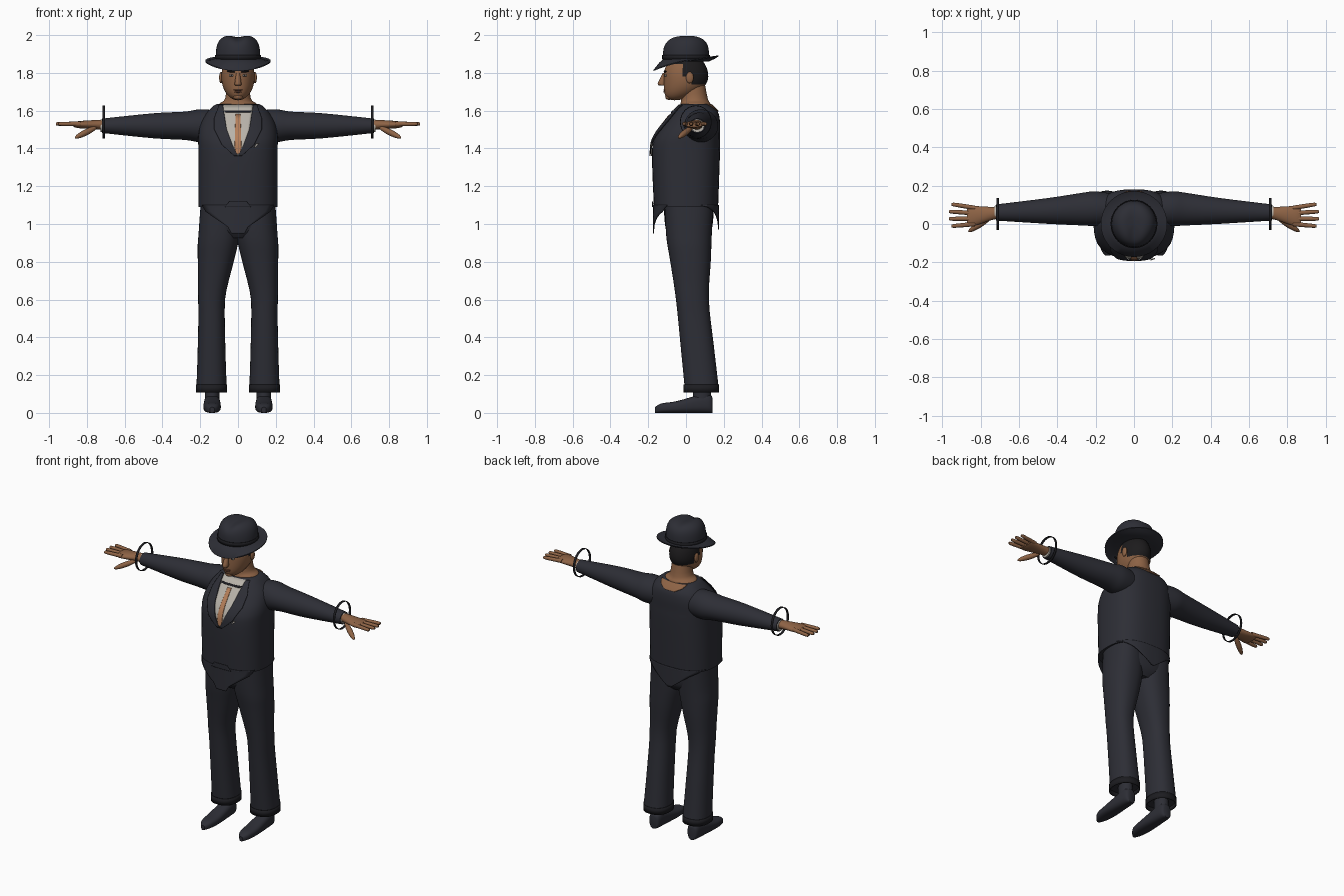
import bpy, bmesh, math
from mathutils import Matrix, Vector

cube = bpy.data.objects.get("Cube")
if cube:
    bpy.data.objects.remove(cube)


def material(name, *color):
    mat = bpy.data.materials.new(name)
    mat.use_nodes = True
    mat.diffuse_color = (*color, 1)
    mat.node_tree.nodes["Principled BSDF"].inputs["Base Color"].default_value = (*color, 1)
    return mat


suit = material("charcoal suit", .026, .027, .036)
black = material("black trim", .012, .012, .015)
skin = material("brown skin", .27, .125, .06)
hair = material("dark hair", .012, .011, .012)
white = material("off white shirt", .48, .45, .4)
tan = material("tan tie", .46, .21, .1)
lip = material("lip brown", .17, .07, .04)


def finish(name, bm, mat, thickness=0):
    bmesh.ops.recalc_face_normals(bm, faces=bm.faces)
    mesh = bpy.data.meshes.new(name)
    bm.to_mesh(mesh)
    bm.free()
    mesh.materials.append(mat)
    obj = bpy.data.objects.new(name, mesh)
    bpy.context.collection.objects.link(obj)
    bpy.ops.object.select_all(action="DESELECT")
    obj.select_set(True)
    bpy.context.view_layer.objects.active = obj
    bpy.ops.object.shade_smooth_by_angle(angle=math.radians(45))
    if thickness:
        solid = obj.modifiers.new("thickness", "SOLIDIFY")
        solid.thickness = thickness
        solid.offset = 0
    return obj


def smooth(sections, steps=4):
    """Catmull-Rom interpolation of section tuples."""
    points = [Vector(section) for section in sections]
    padded = [points[0], *points, points[-1]]
    result = []
    for before, start, end, after in zip(padded, padded[1:], padded[2:], padded[3:]):
        for step in range(steps):
            t = step / steps
            blend = t * t * (3 - 2 * t)
            leave = (end - before) / 2 * t * (1 - t) ** 2
            arrive = (after - start) / 2 * t * t * (1 - t)
            result.append(start.lerp(end, blend) + leave - arrive)
    return result + [points[-1]]


def loft(name, sections, mat, axis="z", fixed=0, power=2, steps=4, side=1, warp=None, thickness=0):
    """Sections are (position, centre, radius, radius); fixed is the centre on the remaining axis.
    With a thickness the loft is an open shell."""
    count = 40
    bm = bmesh.new()
    loops = []
    for along, centre, wide, deep in smooth(sections, steps):
        loop = []
        for corner in range(count):
            angle = math.tau * corner / count
            c, s = math.cos(angle), math.sin(angle)
            u = wide * math.copysign(abs(c) ** (2 / power), c)
            v = deep * math.copysign(abs(s) ** (2 / power), s)
            point = {"x": (along, centre + u, fixed + v),
                     "y": (fixed + u, along, centre + v),
                     "z": (fixed + u, centre + v, along)}[axis]
            x, y, z = warp(*point) if warp else point
            loop.append(bm.verts.new((x * side, y, z)))
        loops.append(loop)
    for low, high in zip(loops, loops[1:]):
        for k in range(count):
            bm.faces.new((low[k - 1], low[k], high[k], high[k - 1]))
    if not thickness:
        bm.faces.new(loops[0])
        bm.faces.new(loops[-1])
    return finish(name, bm, mat, thickness)


def band(name, start, end, *shape, **options):
    return loft(name, [(start, *shape), (end, *shape)], black, steps=1, thickness=.004, **options)


def ball(name, centre, size, mat, turn=None, warp=None):
    bm = bmesh.new()
    bmesh.ops.create_uvsphere(bm, u_segments=40, v_segments=28, radius=1)
    bmesh.ops.scale(bm, vec=size, verts=bm.verts)
    if turn:
        bmesh.ops.transform(bm, matrix=turn, verts=bm.verts)
    bmesh.ops.translate(bm, vec=centre, verts=bm.verts)
    if warp:
        for vert in bm.verts:
            vert.co = warp(*vert.co)
    return finish(name, bm, mat)


# Jacket body
BODY_POWER = 2.6
body = [(1.09, 0, .21, .17), (1.38, 0, .21, .18), (1.47, .01, .21, .17), (1.54, .035, .195, .145),
        (1.59, .05, .165, .12), (1.625, .05, .13, .09), (1.635, .05, .11, .075)]
loft("jacket_body", body, suit, power=BODY_POWER)
body_rings = smooth(body)


def body_y(x, z, facing):
    z = min(max(z, body_rings[0][0]), body_rings[-1][0])
    low, high = next(pair for pair in zip(body_rings, body_rings[1:]) if z <= pair[1][0])
    _, centre, wide, deep = low.lerp(high, (z - low[0]) / (high[0] - low[0]))
    return centre + facing * deep * max(0, 1 - abs(x / wide) ** BODY_POWER) ** (1 / BODY_POWER)


def plate(name, rows, gap, mat, facing=-1, side=1):
    """Thin panel following the jacket; rows are (height, half width) or (height, from, to)."""
    rows = [Vector(row if len(row) == 3 else (row[0], -row[1], row[1])) for row in rows]
    lines = [a.lerp(b, k / 6) for a, b in zip(rows, rows[1:]) for k in range(6)] + rows[-1:]
    bm = bmesh.new()
    grid = []
    for z, left, right in lines:
        xs = [left + (right - left) * k / 12 for k in range(13)]
        grid.append([bm.verts.new((x * side, body_y(x, z, facing) + facing * gap, z)) for x in xs])
    for low, high in zip(grid, grid[1:]):
        for a, b, c, d in zip(low, low[1:], high[1:], high):
            bm.faces.new((a, b, c, d))
    return finish(name, bm, mat, .005)


# Shirt, tie, collar and hem tails
plate("shirt_front", [(1.36, .01), (1.5, .06), (1.63, .08)], .004, white)
plate("tie", [(1.37, .01), (1.41, .018), (1.58, .013)], .008, tan)
plate("collar_band", [(1.59, .065), (1.6, .075)], .008, black)
plate("nape_opening", [(1.595, .035), (1.615, .075), (1.633, .09)], .004, skin, facing=1)
plate("front_tail", [(1.1, .19), (1.065, .17), (.985, .055), (.95, .035)], .002, suit)
plate("back_tail", [(1.1, .2), (1.06, .13), (.97, .01)], .002, suit, facing=1)
plate("waist_button_panel", [(1.09, .07), (1.12, .045)], .007, suit)
plate("pocket_square", [(1.405, .085, .09), (1.425, .095, .11)], .016, white)

# Neck
loft("neck", [(1.595, .05, .115, .085), (1.635, .05, .1, .08), (1.665, .045, .068, .07), (1.77, .035, .058, .06)], skin)


# Head, with the jaw pushed forward and hair on the back and top
def jaw(x, y, z):
    drop = max(0, (1.78 - z) / .125)
    return x, y - .06 * drop ** 2, z


head = ball("head", (0, 0, 1.78), (.088, .118, .125), skin, warp=jaw)
head.data.materials.append(hair)
for face in head.data.polygons:
    _, y, z = face.center
    if z > 1.74 and y > .035 or z > 1.785 and y > -.01 or z > 1.85:
        face.material_index = 1
loft("nose", [(1.733, -.122, .012, .014), (1.743, -.128, .018, .022), (1.8, -.113, .009, .01)], skin)
ball("upper_lip", (0, -.111, 1.709), (.025, .009, .005), lip)
ball("lower_lip", (0, -.11, 1.7), (.02, .009, .006), lip)
ball("chin", (0, -.09, 1.673), (.026, .02, .016), skin)


# Hat with a creased crown and a brim that dips at the front
def brim_dip(x, y, z):
    lift = max(0, math.hypot(x, y) - .12)
    return x, y, z + lift * (3 * y - 15 * min(0, y) ** 2)


def crease(x, y, z):
    high = max(0, (z - 1.9) / .1)
    front = max(0, min(1, .3 - 10 * y))
    dent = .01 * high * (1 + front) * math.exp(-(x / .035) ** 2)
    return x * (1 - .1 * high * front), y, z - dent


crown = []
for k in range(13):
    angle = k * math.pi / 24.2
    reach, rise = math.cos(angle) ** .57, math.sin(angle) ** .57
    crown.append((1.87 + .13 * rise, 0, .118 * reach, .122 * reach))
loft("hat_crown", crown, suit, steps=1, warp=crease)
brim = [(1.86, 0, .12, .12), (1.86, 0, .15, .15), (1.86, 0, .173, .172), (1.866, 0, .173, .172),
        (1.87, 0, .14, .14), (1.88, 0, .11, .11)]
loft("hat_brim", brim, suit, steps=1, warp=brim_dip)
band("hat_band", 1.87, 1.895, 0, .12, .124)

# Paired parts
for side, tag in ((1, "left_"), (-1, "right_")):
    # Face details
    slope = Matrix.Rotation(side * -.12, 4, "Y")
    ball(tag + "eye", (side * .034, -.108, 1.786), (.015, .006, .006), white)
    ball(tag + "iris", (side * .034, -.112, 1.786), (.006, .004, .006), black)
    ball(tag + "brow", (side * .036, -.11, 1.807), (.024, .008, .005), hair, slope)
    ball(tag + "ear", (side * .09, .02, 1.775), (.01, .02, .03), skin)

    # Lapel
    lapel = [(1.36, 0, .02), (1.42, .03, .085), (1.5, .06, .125), (1.56, .07, .125), (1.63, .08, .1)]
    plate(tag + "lapel", lapel, .01, suit, side=side)

    # Sleeve, shirt cuff and loose wrist band
    sleeve = [(.1, .075, .08, .08), (.2, .08, .09, .087), (.28, .077, .084, .075),
              (.45, .068, .067, .066), (.72, .06, .042, .038)]
    loft(tag + "sleeve", sleeve, suit, "x", fixed=1.52, side=side)
    cuff = [(.71, .06, .036, .034), (.727, .06, .035, .033)]
    loft(tag + "shirt_cuff", cuff, white, "x", fixed=1.52, steps=1, side=side)
    band(tag + "wrist_band", .704, .718, .052, .082, .086, axis="x", fixed=1.54, side=side)

    # Hand
    palm = [(.69, .06, .03, .026), (.74, .055, .034, .025), (.84, .041, .053, .019), (.87, .042, .05, .012)]
    loft(tag + "palm", palm, skin, "x", fixed=1.526, side=side)
    for index, finger in enumerate(("index", "middle", "ring", "little")):
        root = .028 * index
        end = .037 * index - .01
        tip = .97 - .012 * abs(index - 1.5)
        shape = [(.83, root, .012, .012), (tip - .015, end, .01, .01), (tip, end, .003, .003)]
        loft(f"{tag}{finger}_finger", shape, skin, "x", fixed=1.53, side=side)
    reach = Vector((side * .06, -.038, -.03))
    aim = reach.to_track_quat("X", "Z").to_matrix().to_4x4()
    ball(tag + "thumb", Vector((side * .745, .035, 1.515)) + reach, (.075, .016, .016), skin, aim)

    # Trouser leg, splayed below the seat, with a turn-up
    leg = [(.135, .083, .08, .09), (.35, .06, .073, .088), (.6, .034, .071, .087),
           (.8, .024, .095, .107), (.93, .016, .108, .12), (1.1, .015, .098, .128)]
    loft(tag + "trouser_leg", leg, suit, fixed=.1, power=2.3, side=side,
         warp=lambda x, y, z: (x + .04 * max(0, min(1, (.95 - z) * 3)), y, z))
    band(tag + "turn_up", .108, .15, .08, .081, .092, fixed=.14, power=2.3, side=side)

    # Shoe, with every section resting on the ground
    outline = [(-.165, .012, .015), (-.13, .036, .025), (-.05, .046, .031),
               (.09, .041, .05), (.13, .034, .047), (.14, .022, .04)]
    shoe = [(y, height, width, height) for y, width, height in outline]
    loft(tag + "shoe", shoe, suit, "y", fixed=.137, power=2.7, side=side)
    ankle = [(.05, .085, .038, .05), (.17, .085, .04, .045)]
    loft(tag + "ankle", ankle, suit, fixed=.137, steps=1, side=side)

# Trouser seat
seat = [(.925, .015, .09, .09), (.97, .015, .18, .12), (1.04, .015, .2, .13), (1.11, .015, .195, .13)]
loft("trouser_seat", seat, suit, power=2.4)
